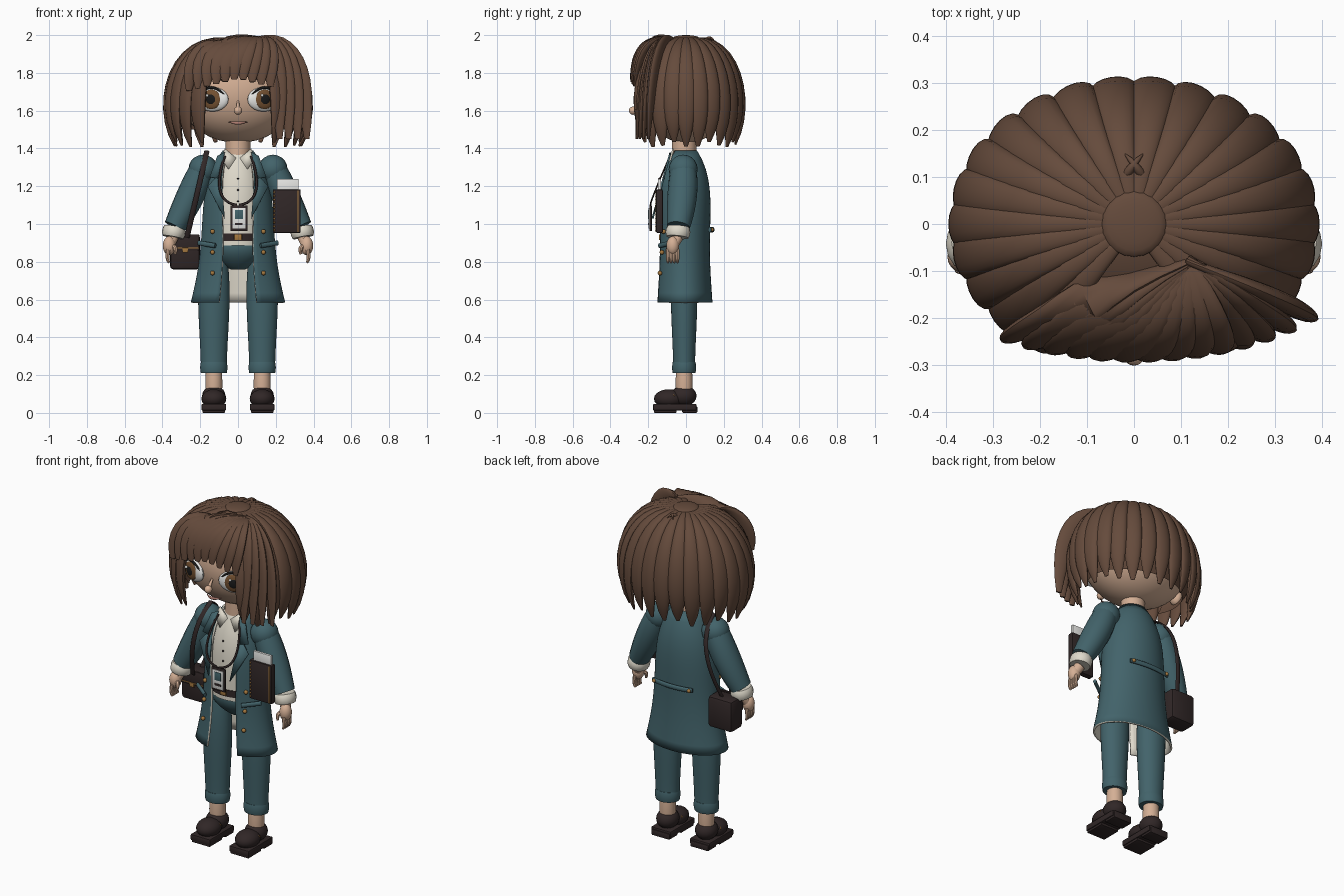
import bpy, bmesh, math
from mathutils import Vector, Matrix

default_cube = bpy.data.objects.get("Cube")
if default_cube:
    bpy.data.objects.remove(default_cube, do_unlink=True)

finished_parts = []


def material(name, red, green, blue):
    result = bpy.data.materials.new(name)
    result.use_nodes = True
    colour = (red, green, blue, 1)
    result.diffuse_color = colour
    result.node_tree.nodes["Principled BSDF"].inputs["Base Color"].default_value = colour
    return result


skin = material("skin", .66, .43, .3)
hair_brown = material("hair brown", .13, .07, .045)
teal = material("teal cloth", .055, .125, .145)
leather = material("dark leather", .03, .02, .02)
cream = material("cream cloth", .74, .7, .6)
brass = material("brass", .38, .19, .05)
iris_brown = material("iris brown", .17, .08, .03)
black = material("black", .01, .01, .01)
lip_colour = material("lip", .42, .2, .16)
paper = material("paper white", .8, .8, .78)


def finish(name, bm, mat, pair=False):
    """Turn a bmesh into an object; a pair is mirrored to the other side."""
    bmesh.ops.recalc_face_normals(bm, faces=bm.faces)
    mesh = bpy.data.meshes.new(name)
    bm.to_mesh(mesh)
    bm.free()
    mesh.materials.append(mat)
    part = bpy.data.objects.new(name, mesh)
    bpy.context.collection.objects.link(part)
    finished_parts.append(part)
    if pair:
        part.modifiers.new("other side", 'MIRROR')
    return part


def blend(controls, amount):
    """Bezier value of any number of controls, for points and for widths."""
    while len(controls) > 1:
        controls = [a + (b - a) * amount for a, b in zip(controls, controls[1:])]
    return controls[0]


def tube(name, mat, path, width, flat=1.0, side=(1, 0, 0), pair=False, steps=12, sides=16):
    """Elliptical sections along a Bezier path; flat is depth over width."""
    path = [Vector(point) for point in path]
    samples = [step / steps for step in range(steps + 1)]
    points = [blend(path, amount) for amount in samples]
    bm, rings = bmesh.new(), []
    for index, point in enumerate(points):
        ahead = points[min(index + 1, steps)] - points[max(index - 1, 0)]
        ahead.normalize()
        across = Vector(side)
        across = (across - ahead * across.dot(ahead)).normalized()
        half = blend(width, samples[index])
        across, depth = across * half, ahead.cross(across) * half * flat
        angles = [math.tau * corner / sides for corner in range(sides)]
        rings.append([bm.verts.new(point + across * math.cos(a) + depth * math.sin(a)) for a in angles])
    for lower, upper in zip(rings, rings[1:]):
        for k in range(sides):
            bm.faces.new((lower[k - 1], lower[k], upper[k], upper[k - 1]))
    bm.faces.new(rings[0])
    bm.faces.new(rings[-1])
    return finish(name, bm, mat, pair)


def column(name, mat, bottom, top, width, flat=1.0, x=0.0, y=-.01, pair=False):
    return tube(name, mat, [(x, y, bottom), (x, y, top)], width, flat, pair=pair, sides=32)


def ball(name, mat, center, radius, pair=False, turn=0.0, keep=None):
    """Ellipsoid; keep is an optional rule for the faces that stay."""
    radii = radius if isinstance(radius, tuple) else (radius, radius, radius)
    place = Matrix.Translation(center) @ Matrix.Rotation(turn, 4, 'Z') @ Matrix.Diagonal((*radii, 1))
    segments = 40 if max(radii) > .1 else 20
    bm = bmesh.new()
    bmesh.ops.create_uvsphere(bm, u_segments=segments, v_segments=segments // 2, radius=1, matrix=place)
    if keep:
        removed = [face for face in bm.faces if not keep(face.calc_center_median())]
        bmesh.ops.delete(bm, geom=removed, context='FACES')
    return finish(name, bm, mat, pair)


def box(name, mat, center, size, pair=False):
    bm = bmesh.new()
    place = Matrix.Translation(center) @ Matrix.Diagonal((*size, 1))
    bmesh.ops.create_cube(bm, size=1, matrix=place)
    bmesh.ops.bevel(bm, geom=bm.edges[:], offset=min(size) / 6, segments=2, profile=.5, affect='EDGES')
    return finish(name, bm, mat, pair)


def chest_plate(name, mat, outline, front):
    """Thin mirrored plate that leans back with the chest."""
    bm = bmesh.new()
    bm.faces.new([bm.verts.new((x, front + (z - 1) * .27, z)) for x, z in outline])
    part = finish(name, bm, mat, pair=True)
    part.modifiers.new("thickness", 'SOLIDIFY').thickness = .01


# Head and face
ball("head", skin, center=(0, 0, 1.7), radius=(.32, .25, .27))
column("neck", skin, bottom=1.3, top=1.47, width=(.065, .065))
ball("ears", skin, center=(.32, -.03, 1.6), radius=(.03, .04, .05), pair=True)
tube("nose_bridge", skin, path=[(0, -.235, 1.66), (0, -.28, 1.6)], width=(.004, .012))
ball("nose", skin, center=(0, -.28, 1.6), radius=.022)
tube("mouth", lip_colour, path=[(-.05, -.22, 1.54), (0, -.27, 1.53), (.05, -.22, 1.54)],
     width=(.001, .016, .001), flat=.7, side=(0, 0, 1))

# Eyes, turned outward with the curve of the face
eye = Vector((.135, -.225, 1.66))
eye_turn = math.radians(20)
gaze = Vector((math.sin(eye_turn), -math.cos(eye_turn), 0))
for name, mat, ahead, size, depth in (("eye_whites", paper, 0, .065, .026),
                                      ("irises", iris_brown, .018, .052, .013),
                                      ("pupils", black, .026, .028, .008)):
    width = .09 if mat == paper else size
    ball(name, mat, center=eye + gaze * ahead, radius=(width, depth, size), turn=eye_turn, pair=True)
glint = Vector((-.018, 0, .02))
for side in (1, -1):
    spot = eye + gaze * .032
    spot.x *= side
    ball("eye_glint", paper, center=spot + glint, radius=.008)
outward = Vector((math.cos(eye_turn), math.sin(eye_turn), 0)) * .09
lid = gaze * .04 + Vector((0, 0, .125))
tube("lashes", black, path=[eye - outward, eye + lid, eye + outward],
     width=(.002, .012, .002), side=(0, 0, 1), pair=True)
raised = eye + Vector((0, 0, .1))
tube("eyebrows", hair_brown, path=[raised - outward * .6, raised + lid * .3, raised + outward * .6],
     width=(.003, .01, .003), side=(0, 0, 1), pair=True)

# Hair: cap, crown and a ring of tapered locks
hair_width, hair_depth = .372, .292
ball("hair_cap", hair_brown, center=(0, 0, 1.68), radius=(.35, .275, .305),
     keep=lambda spot: spot.z > (1.8 if spot.y < -.12 else 1.5))
ball("hair_crown", hair_brown, center=(0, 0, 1.985), radius=(.07, .07, .015))
lock_width = (.015, .03, .045, .08, .01)
lock_count = 26
for number in range(11):
    angle = math.tau * (number + .5) / lock_count
    out = Vector((hair_width * math.sin(angle), hair_depth * math.cos(angle), 0))
    tip = 1.42 + .015 * math.sin(number * 2)
    profile = [(.15, 1.98), (.95, 2), (1.15, 1.65), (.9, tip)]
    tube("hair_locks", hair_brown, path=[out * reach + Vector((0, 0, z)) for reach, z in profile],
         width=lock_width, flat=.5, side=(out.y, -out.x, 0), pair=True)

# Fringe and side locks swept from one parting
parting = (.11, -.08, 1.975)
for number in range(14):
    x = -.26 + .048 * number
    y = -.29 * math.sqrt(1 - (x / .5) ** 2)
    tip = 1.45 if x > .2 else 1.77 - abs(x) * .25
    tube("swept_lock", hair_brown, path=[parting, (x, y * .9, 2), (x, y, tip)],
         width=(.02, .04, .07, .06, .015), flat=.4, side=(1, -x, .3))
tube("stray_hair", hair_brown, path=[(.02, .1, 1.97), (0, .13, 2), (-.02, .15, 1.97)],
     width=(.01, .01, .001), pair=True)

# Shirt, hips and belt
column("shirt", cream, bottom=.885, top=1.39, width=(.14, .14, .17, .06), flat=.88)
column("hips", teal, bottom=.76, top=.9, width=(.04, .17, .15), flat=.75)
column("belt", leather, bottom=.91, top=.95, width=(.147, .147), flat=.87)
box("belt_buckle", brass, center=(0, -.138, .93), size=(.04, .012, .03))
for number in range(3):
    ball("shirt_button", leather, center=(0, -.142, 1.12 + number * .06), radius=.005)

# Open coat with a pale lining
levels, around = 16, 48
bm, grid = bmesh.new(), []
for level in range(levels + 1):
    rise = level / levels
    half_width = blend((.25, .2, .16, .24, .08), rise)
    half_depth = blend((.152, .14, .11, .2, .07), rise)
    opening = math.asin(blend((.1, .08, .06, .12, .06), rise) / half_width)
    row = []
    for step in range(around + 1):
        angle = opening + (math.tau - 2 * opening) * step / around
        row.append(bm.verts.new((half_width * math.sin(angle), -.012 - half_depth * math.cos(angle),
                                 blend((.585, 1.39), rise))))
    grid.append(row)
for lower, upper in zip(grid, grid[1:]):
    for k in range(around):
        bm.faces.new((lower[k], lower[k + 1], upper[k + 1], upper[k]))
coat = finish("coat", bm, teal)
coat.data.materials.append(cream)
if sum(face.normal.dot((face.center.x, face.center.y, 0)) for face in coat.data.polygons) < 0:
    coat.data.flip_normals()
lining = coat.modifiers.new("lining", 'SOLIDIFY')
lining.thickness = .012
lining.material_offset = lining.material_offset_rim = 1

# Collars, lapels and coat fittings
chest_plate("shirt_collar", cream, [(.01, 1.35), (.05, 1.29), (.09, 1.35), (.07, 1.4)], front=-.18)
chest_plate("coat_collar", teal, [(.1, 1.24), (.15, 1.25), (.11, 1.36), (.07, 1.38)], front=-.19)
chest_plate("lapels", teal, [(.07, 1.03), (.16, 1.2), (.09, 1.28)], front=-.19)
tube("pocket_tabs", teal, path=[(.12, -.14, .885), (.21, -.08, .9)], width=(.013, .013), flat=.7,
     side=(0, 0, 1), pair=True)
for number in range(3):
    ball("coat_buttons", brass, center=(.135, -.118 - .01 * number, .96 - .11 * number),
         radius=.012, pair=True)
tube("back_strap", teal, path=[(-.13, .125, .97), (0, .16, .97), (.13, .125, .97)],
     width=(.014, .014), flat=.6, side=(0, 0, 1))
ball("back_strap_buttons", brass, center=(.115, .137, .97), radius=.011, pair=True)

# Arms
shoulder, elbow, wrist = (.18, -.015, 1.32), (.23, -.01, 1.18), Vector((.335, -.04, .985))
ball("shoulders", teal, center=(.185, -.015, 1.29), radius=.077, pair=True)
tube("sleeves", teal, path=[shoulder, elbow, wrist], width=(.06, .09, .058), flat=1.05, pair=True)
cuff_end = wrist + Vector((.01, -.005, -.055))
tube("cuffs", cream, path=[wrist, cuff_end], width=(.055, .068, .055), flat=1.06, pair=True)
palm = Vector((.364, -.07, .885))
tube("wrists", skin, path=[cuff_end, palm], width=(.03, .028), pair=True)
ball("palms", skin, center=palm, radius=(.034, .034, .05), pair=True)
for number in range(4):
    knuckle = palm + Vector((.004, -.026 + .017 * number, -.02))
    tube("fingers", skin, path=[knuckle, knuckle + Vector((.012, 0, -.05)), knuckle + Vector((-.004, 0, -.07))],
         width=(.011, .012, .006), pair=True, sides=8)
tube("thumbs", skin, path=[palm, palm + Vector((-.045, -.03, 0)), palm + Vector((-.03, -.03, -.045))],
     width=(.014, .014, .007), pair=True, sides=8)

# Legs and shoes
leg = .128
column("trouser_legs", teal, bottom=.22, top=.83, width=(.068, .07, .1, .07), flat=.84, x=leg, pair=True)
column("turn_ups", teal, bottom=.21, top=.27, width=(.068, .076, .068), flat=.88, x=leg, pair=True)
column("ankles", skin, bottom=.09, top=.22, width=(.042, .048, .042), x=leg, pair=True)
box("soles", leather, center=(leg, -.06, .03), size=(.13, .23, .035), pair=True)
box("heels", leather, center=(leg, .02, .018), size=(.12, .08, .036), pair=True)
box("treads", leather, center=(leg, -.11, .012), size=(.12, .12, .024), pair=True)
ball("shoe_toes", leather, center=(leg, -.09, .075), radius=(.066, .08, .05), pair=True)
ball("shoe_backs", leather, center=(leg, -.012, .09), radius=(.062, .068, .055), pair=True)
tube("shoe_trims", brass, path=[(leg - .06, -.06, .09), (leg, -.12, .15), (leg + .06, -.06, .09)],
     width=(.003, .003), side=(0, 1, 0), pair=True, sides=6)

# Lanyard and badge
badge = Vector((.005, -.187, 1.03))
tube("lanyard", leather, path=[(.07, -.085, 1.36), (.15, -.19, 1.12), (.006, -.188, 1.1)],
     width=(.007, .007), flat=.6, pair=True, sides=8)
box("badge_frame", leather, center=badge, size=(.09, .012, .135))
box("badge_card", paper, center=badge + Vector((0, -.008, 0)), size=(.07, .006, .11))
box("badge_photo", teal, center=badge + Vector((0, -.012, .02)), size=(.042, .004, .048))
box("badge_bar", leather, center=badge + Vector((0, -.012, -.03)), size=(.04, .004, .012))

# Satchel and strap
satchel = Vector((-.28, .03, .852))
flap = satchel + Vector((0, -.057, .05))
box("satchel", leather, center=satchel, size=(.16, .11, .185))
box("satchel_flap", leather, center=flap, size=(.15, .012, .085))
box("satchel_trim", brass, center=flap + Vector((0, -.007, -.03)), size=(.145, .004, .005))
box("satchel_clasp", brass, center=flap + Vector((0, -.008, -.04)), size=(.03, .008, .025))
strap_top = (-.165, -.02, 1.385)
for strap_side, bulge in (("front", -.2), ("back", .19)):
    tube("satchel_strap_" + strap_side, leather, path=[strap_top, (-.19, bulge, 1.27), (-.27, bulge / 5, .93)],
         width=(.014, .014), flat=.4, sides=8)

# Notebook with loose sheets under the left arm
notebook = Vector((.258, -.14, 1.068))
box("notebook", leather, center=notebook, size=(.148, .035, .23))
box("notebook_pages", paper, center=notebook + Vector((.005, 0, .13)), size=(.115, .016, .08))
box("notebook_band", brass, center=notebook + Vector((.06, -.018, 0)), size=(.006, .006, .22))
for number in range(11):
    ball("notebook_ring", brass, center=notebook + Vector((-.066, -.018, (number - 5) * .02)), radius=.005)

# Smooth shading with sharp edges kept
bpy.ops.object.select_all(action='DESELECT')
for part in finished_parts:
    part.select_set(True)
bpy.context.view_layer.objects.active = coat
bpy.ops.object.shade_smooth_by_angle(angle=math.radians(40))
